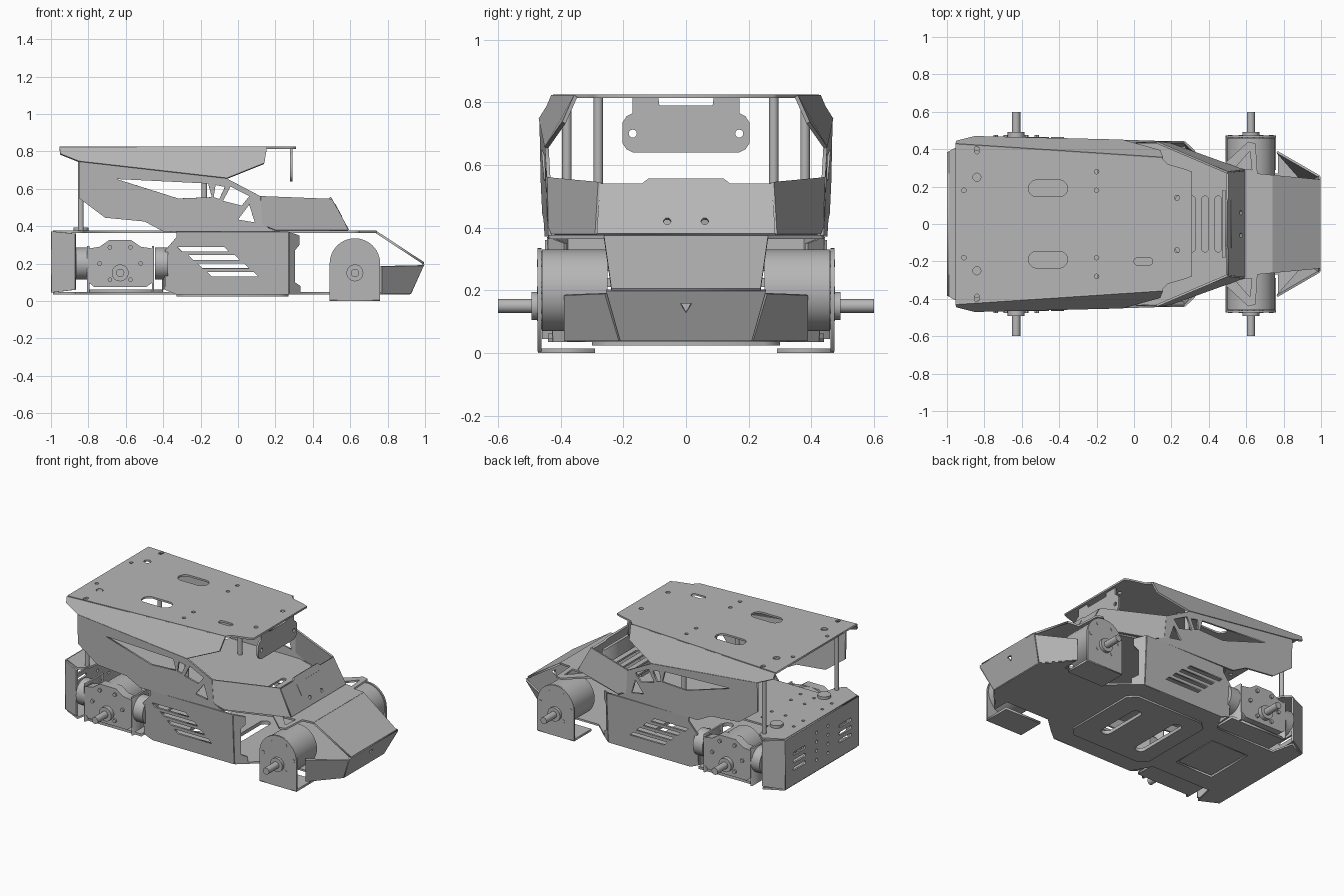
import bpy
import bmesh
from math import cos, sin, pi
from mathutils import Vector, Matrix

if "Cube" in bpy.data.objects:
    bpy.data.objects.remove(bpy.data.objects["Cube"])

grey = bpy.data.materials.new("sheet metal grey")
grey.use_nodes = True
grey.diffuse_color = (0.47, 0.47, 0.47, 1)
grey.node_tree.nodes["Principled BSDF"].inputs["Base Color"].default_value = (0.47, 0.47, 0.47, 1)
X, Y, Z = (1, 0, 0), (0, 1, 0), (0, 0, 1)


# ---- helpers ----
def circle(x, y, r=0.01, n=12):
    return [(x + r * cos(2 * pi * i / n), y + r * sin(2 * pi * i / n)) for i in range(n)]


def slot(x, y, w, h):
    """Rounded slot, long in the first direction if w > h."""
    r = min(w, h) / 2
    dx, dy = w / 2 - r, h / 2 - r
    pts = []
    for i in range(16):
        a = 2 * pi * (i + 0.5) / 16
        pts.append((x + r * cos(a) + (dx if cos(a) > 0 else -dx),
                    y + r * sin(a) + (dy if sin(a) > 0 else -dy)))
    return pts


def rect(x0, x1, y0, y1):
    return [(x0, y0), (x1, y0), (x1, y1), (x0, y1)]


def both(pts):
    """Complete a half outline by mirroring its second coordinate."""
    return pts + [(a, -b) for a, b in reversed(pts)]


def pair(fn, x, y, *size):
    return [fn(x, y, *size), fn(x, -y, *size)]


def plate(name, outline, holes=(), o=(0, 0, 0), u=X, v=Y, t=0.012, side=1):
    """Flat sheet with cut-outs, drawn in the u, v plane; side=-1 mirrors in y."""
    cu = bpy.data.curves.new(name, 'CURVE')
    cu.dimensions, cu.fill_mode, cu.extrude = '2D', 'BOTH', t / 2
    for loop in [outline, *holes]:
        sp = cu.splines.new('POLY')
        sp.points.add(len(loop) - 1)
        for p, (a, b) in zip(sp.points, loop):
            p.co = (a, b, 0, 1)
        sp.use_cyclic_u = True
    ob = bpy.data.objects.new(name, cu)
    bpy.context.collection.objects.link(ob)
    bpy.ops.object.select_all(action='DESELECT')
    ob.select_set(True)
    bpy.context.view_layer.objects.active = ob
    bpy.ops.object.convert(target='MESH')
    ob = bpy.context.view_layer.objects.active
    u, v = Vector(u), Vector(v)
    m = Matrix((u, v, u.cross(v).normalized())).transposed().to_4x4()
    m.translation = Vector(o)
    m = Matrix.Diagonal((1, side, 1, 1)) @ m
    ob.data.transform(m)
    if m.determinant() < 0:
        ob.data.flip_normals()
    ob.data.materials.clear()
    ob.data.materials.append(grey)


def panel(name, pts, side=1, t=0.012):
    """Bent sheet piece given by its corners in space."""
    me = bpy.data.meshes.new(name)
    me.from_pydata([(x, y * side, z) for x, y, z in pts], [], [range(len(pts))])
    me.materials.append(grey)
    ob = bpy.data.objects.new(name, me)
    bpy.context.collection.objects.link(ob)
    mod = ob.modifiers.new("thickness", 'SOLIDIFY')
    mod.thickness, mod.offset = t, 0


def rod(name, c, r, length, axis=Z, n=32):
    bm = bmesh.new()
    bmesh.ops.create_cone(bm, cap_ends=True, segments=n, radius1=r, radius2=r, depth=length)
    me = bpy.data.meshes.new(name)
    bm.to_mesh(me)
    bm.free()
    me.transform(Matrix.Translation(c) @ Vector(Z).rotation_difference(Vector(axis)).to_matrix().to_4x4())
    me.materials.append(grey)
    ob = bpy.data.objects.new(name, me)
    bpy.context.collection.objects.link(ob)
    bpy.ops.object.select_all(action='DESELECT')
    ob.select_set(True)
    bpy.context.view_layer.objects.active = ob
    bpy.ops.object.shade_smooth_by_angle()


def box(name, x, y, z):
    plate(name, rect(*x, *y), o=(0, 0, sum(z) / 2), t=z[1] - z[0])


# ---- floor and belly hatch ----
belly_slots = [slot(-0.19, 0, 0.07, 0.4), slot(0.1, 0, 0.07, 0.34)]
plate("floor_plate", both([(-0.99, 0.38), (-0.87, 0.44), (-0.84, 0.3), (-0.4, 0.3), (-0.33, 0.42), (0.27, 0.42),
                           (0.34, 0.37), (0.45, 0.27), (0.77, 0.27), (0.77, 0.38), (0.92, 0.21)]),
      belly_slots + [rect(-0.75, -0.47, -0.17, 0.17)], o=(0, 0, 0.041))
plate("belly_hatch", both([(-0.33, 0.25), (-0.28, 0.3), (0.22, 0.3), (0.27, 0.25)]), belly_slots, o=(0, 0, 0.03))
plate("rear_hatch", rect(-0.74, -0.48, -0.16, 0.16), o=(0, 0, 0.046))

# ---- middle deck with motor ears ----
deck_holes = [slot(x, 0, 0.035, 0.3) for x in (0.24, 0.31, 0.38, 0.45)]
deck_holes += [h for x in (-0.93, -0.8, -0.7) for y in (0.1, 0.2) for h in pair(circle, x, y)]
deck_holes += [[(0.54, s * 0.3), (0.62, s * 0.39), (0.63, s * 0.29)] for s in (1, -1)]
plate("middle_deck", both([(-0.99, 0.38), (-0.87, 0.44), (-0.82, 0.4), (-0.8, 0.28), (-0.42, 0.28), (-0.36, 0.43),
                           (0.15, 0.43), (0.48, 0.32), (0.61, 0.44), (0.65, 0.43), (0.66, 0.27), (0.74, 0.262)]),
      deck_holes, o=(0, 0, 0.37))

# ---- rear bumper ----
rear_holes = [slot(y, z, 0.13, 0.022) for z in (0.15, 0.2, 0.25) for y in (-0.24, 0.24)]
rear_holes += [circle(y, z) for y in (-0.06, 0.06) for z in (0.12, 0.18, 0.24, 0.3)]
plate("rear_bumper", rect(-0.385, 0.385, 0.045, 0.372), rear_holes, o=(-0.994, 0, 0), u=Y, v=Z)

# ---- nose ----
plate("nose_slope", [(-0.262, 0), (0.262, 0), (0.238, 0.308), (-0.238, 0.308)],
      o=(0.736, 0, 0.37), u=Y, v=(0.836, 0, -0.549))
plate("nose_bumper", [(-0.21, 0), (0.21, 0), (0.255, 0.16), (-0.255, 0.16)],
      [[(0, 0.09), (0.018, 0.12), (-0.018, 0.12)]], o=(0.92, 0, 0.04), u=Y, v=(0.45, 0, 1))

# ---- top deck and hanging plate ----
top_holes = pair(slot, -0.46, 0.19, 0.21, 0.09) + [slot(0.05, -0.2, 0.1, 0.04)]
for x, y, r in [(-0.84, 0.25, 0.022), (-0.91, 0.18, 0.012), (-0.2, 0.28, 0.012), (-0.2, 0.18, 0.012),
                (0.23, 0.14, 0.014)]:
    top_holes += pair(circle, x, y, r)
top_holes += pair(slot, -0.84, 0.395, 0.025, 0.04)
plate("top_deck", both([(-0.955, 0.425), (0.15, 0.352), (0.18, 0.32), (0.27, 0.295), (0.31, 0.28)]),
      top_holes, o=(0, 0, 0.819))
plate("hanging_plate", both([(0.64, 0.17), (0.65, 0.19), (0.67, 0.203), (0.735, 0.203), (0.755, 0.19), (0.765, 0.17),
                             (0.79, 0.17), (0.815, 0.17), (0.815, 0.088), (0.79, 0.085)]),
      pair(circle, 0.7, 0.17, 0.013), o=(0.285, 0, 0), u=Z, v=Y)

# ---- front sensor face ----
plate("front_face", [(-0.285, 0), (0.285, 0), (0.275, 0.182), (0.14, 0.182), (0.12, 0.2), (-0.12, 0.2),
                     (-0.14, 0.182), (-0.275, 0.182)],
      [circle(-0.06, 0.045, 0.012), circle(0.06, 0.045, 0.012)], o=(0.588, 0, 0.378), u=Y, v=(-0.48, 0, 0.88))
plate("sensor_window", rect(-0.128, 0.128, 0.08, 0.155), o=(0.591, 0, 0.381), u=Y, v=(-0.48, 0, 0.88), t=0.008)
box("sensor_board", (0.47, 0.49), (-0.18, 0.18), (0.4, 0.5))

louvres = [[(x, z), (x + 0.25, z), (x + 0.225, z + 0.025), (x - 0.025, z + 0.025)]
           for x, z in ((-0.3, 0.265), (-0.24, 0.22), (-0.19, 0.175), (-0.14, 0.13))]
shell_windows = [
    [(-0.65, 0.652), (-0.16, 0.628), (-0.14, 0.555), (-0.32, 0.548)],
    [(-0.12, 0.62), (-0.07, 0.61), (-0.1, 0.545), (-0.13, 0.555)],
    [(-0.04, 0.612), (0.06, 0.56), (0.02, 0.51), (-0.08, 0.535)],
    [(0.06, 0.515), (0.09, 0.42), (0.0, 0.435)]]

for s, tag in ((1, "left"), (-1, "right")):
    # side shell, its roof chamfer and the front arm
    plate(tag + "_side_shell", [(-0.85, 0.745), (-0.85, 0.55), (-0.71, 0.445), (-0.5, 0.425), (-0.4, 0.372),
                                (0.2, 0.372), (0.13, 0.41), (0.12, 0.56), (-0.06, 0.655)],
          shell_windows, o=(0, 0.43, 0), u=(1, -0.02, 0), v=(0, 0.02, 1), side=s)
    panel(tag + "_roof_chamfer", [(-0.955, 0.425, 0.82), (-0.95, 0.44, 0.785), (-0.85, 0.465, 0.745),
                                  (-0.06, 0.446, 0.655), (0.14, 0.39, 0.735), (0.155, 0.352, 0.82)], s)
    panel(tag + "_front_arm", [(0.12, 0.437, 0.56), (0.5, 0.275, 0.545), (0.588, 0.285, 0.378),
                               (0.2, 0.425, 0.378), (0.12, 0.437, 0.41)], s)
    # louvred lower side with its bent ends
    plate(tag + "_lower_side", [(-0.39, 0.06), (-0.33, 0.035), (0.27, 0.035), (0.27, 0.37), (-0.33, 0.37),
                                (-0.33, 0.34), (-0.39, 0.27)],
          louvres, o=(0, 0.418, 0), v=(0, 0.055, 1), side=s)
    panel(tag + "_lower_side_front_end", [(0.27, 0.42, 0.035), (0.33, 0.37, 0.035), (0.33, 0.37, 0.08),
                                          (0.3, 0.4, 0.1), (0.3, 0.4, 0.27), (0.325, 0.385, 0.3),
                                          (0.325, 0.385, 0.35), (0.27, 0.437, 0.37)], s)
    panel(tag + "_lower_side_rear_end", [(-0.39, 0.42, 0.06), (-0.39, 0.42, 0.27), (-0.4, 0.32, 0.27),
                                         (-0.4, 0.32, 0.06)], s)
    # bumper wings
    panel(tag + "_rear_wing", [(-0.994, 0.38, 0.045), (-0.87, 0.445, 0.06), (-0.87, 0.445, 0.36),
                               (-0.994, 0.38, 0.372)], s)
    panel(tag + "_nose_wing", [(0.92, 0.21, 0.04), (0.99, 0.255, 0.19), (0.765, 0.385, 0.185), (0.765, 0.385, 0.04)], s)
    # posts
    rod(tag + "_rear_post", (-0.84, s * 0.38, 0.595), 0.015, 0.44, n=16)
    rod(tag + "_front_post", (-0.18, s * 0.28, 0.595), 0.015, 0.44, n=16)
    rod(tag + "_deck_washer", (-0.84, s * 0.25, 0.384), 0.04, 0.02)

    # front motor in its arched bracket
    cx, cz = 0.625, 0.2
    arch = [(0.49, 0.005), (0.76, 0.005)] + [(cx + 0.135 * cos(pi * i / 20), cz + 0.135 * sin(pi * i / 20))
                                             for i in range(21)]
    plate(tag + "_front_bracket", arch, o=(0, 0.468, 0), v=Z, side=s)
    box(tag + "_front_bracket_foot", (0.49, 0.76), sorted((s * 0.29, s * 0.472)), (0, 0.014))
    rod(tag + "_front_motor", (cx, s * 0.355, cz), 0.13, 0.21, Y)

    # rear motor with gearbox face, end caps and straps
    mx = -0.63
    rod(tag + "_rear_motor", (mx, s * 0.355, 0.205), 0.12, 0.19, Y)
    plate(tag + "_gearbox", [(-0.77, 0.075), (-0.49, 0.075), (-0.455, 0.1), (-0.455, 0.28), (-0.52, 0.29),
                             (-0.57, 0.325), (-0.69, 0.325), (-0.74, 0.29), (-0.8, 0.28), (-0.8, 0.1)],
          o=(0, 0.435, 0), v=Z, t=0.06, side=s)
    for x in (-0.83, -0.41):
        rod(tag + "_gearbox_cap", (x, s * 0.38, 0.2), 0.085, 0.07, X)
    for x in (-0.8, -0.455):
        box(tag + "_motor_strap", (x - 0.006, x + 0.006), sorted((s * 0.27, s * 0.46)), (0.045, 0.295))
    box(tag + "_motor_cradle", (-0.8, -0.4), sorted((s * 0.27, s * 0.44)), (0.045, 0.062))

    # output shafts, collars and face screws
    for x, tip in ((cx, "front"), (mx, "rear")):
        rod(f"{tag}_{tip}_shaft", (x, s * 0.53, 0.15), 0.022, 0.14, Y, 20)
        rod(f"{tag}_{tip}_collar", (x, s * 0.478, 0.15), 0.045, 0.03, Y)
        for i in range(6):
            a = pi * i / 3
            rod(f"{tag}_{tip}_screw", (x + 0.11 * cos(a), s * 0.466, 0.2 + 0.1 * sin(a)), 0.012, 0.02, Y, 12)
